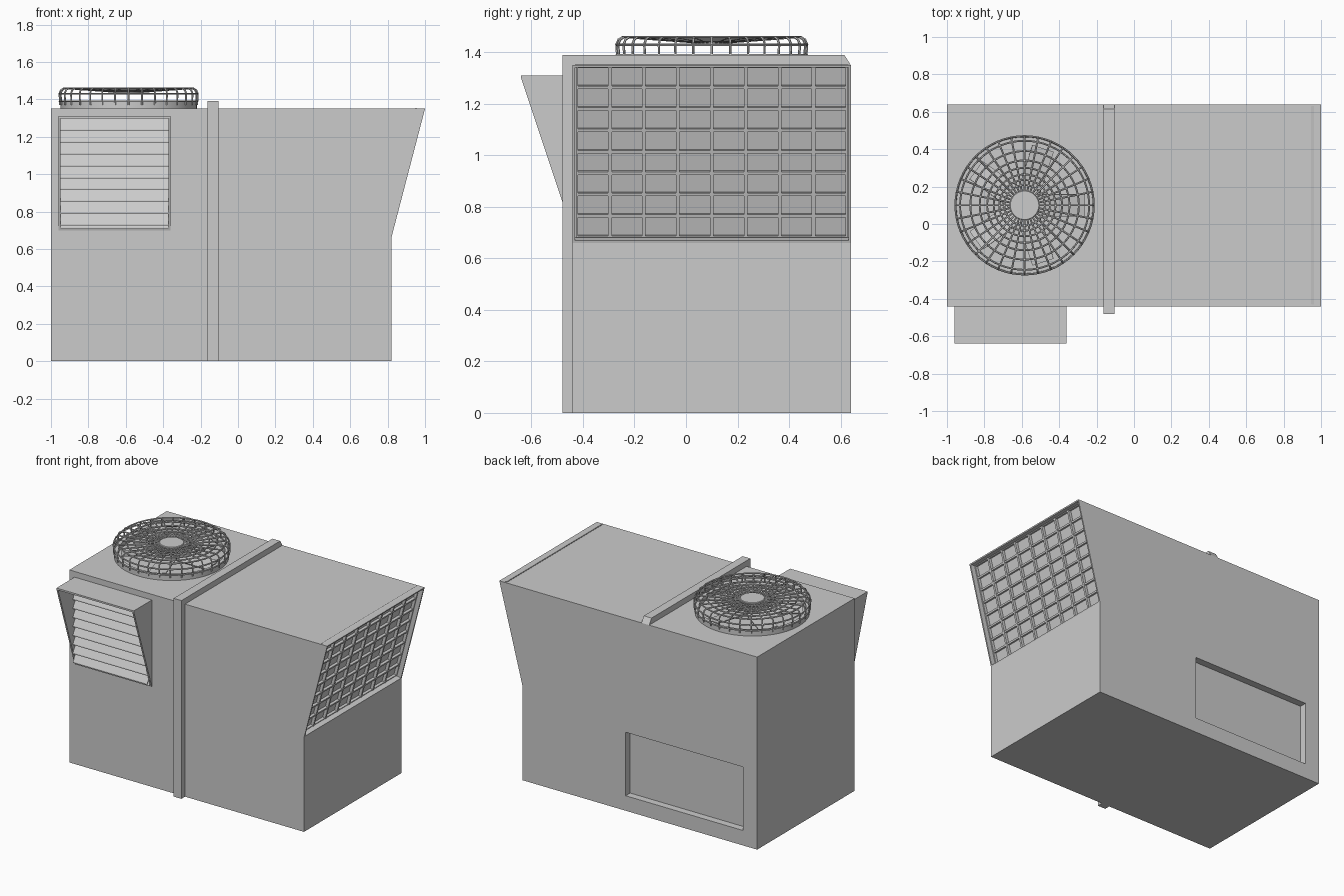
import bpy, bmesh, math
from mathutils import Matrix, Vector

if "Cube" in bpy.data.objects:
    bpy.data.objects.remove(bpy.data.objects["Cube"])


def finish(name, bm):
    bmesh.ops.recalc_face_normals(bm, faces=bm.faces)
    me = bpy.data.meshes.new(name)
    bm.to_mesh(me)
    bm.free()
    ob = bpy.data.objects.new(name, me)
    bpy.context.collection.objects.link(ob)
    return ob


def add_prism(bm, pts, axis, a, b):
    """Extrude a 2D outline along axis 'x' (pts are y,z) or 'y' (pts are x,z)."""
    def place(p, t):
        return (t, p[0], p[1]) if axis == 'x' else (p[0], t, p[1])
    va = [bm.verts.new(place(p, a)) for p in pts]
    vb = [bm.verts.new(place(p, b)) for p in pts]
    n = len(pts)
    bm.faces.new(va)
    bm.faces.new(vb[::-1])
    for i in range(n):
        bm.faces.new((va[i], vb[i], vb[(i + 1) % n], va[(i + 1) % n]))


def add_box(bm, lo, hi, mat=Matrix()):
    lo, hi = Vector(lo), Vector(hi)
    m = mat @ Matrix.Translation((lo + hi) / 2) @ Matrix.Diagonal((*(hi - lo), 1))
    bmesh.ops.create_cube(bm, size=1, matrix=m)


# Cabinet with slanted, recessed intake face
bm = bmesh.new()
add_prism(bm, [(-1, 0), (0.82, 0), (0.82, 0.66), (1, 1.35), (-1, 1.35)], 'y', -0.44, 0.64)
bmesh.ops.recalc_face_normals(bm, faces=bm.faces)
bm.normal_update()
slant = [f for f in bm.faces if f.normal.x > 0.5 and f.normal.z < -0.1]
bmesh.ops.inset_region(bm, faces=slant, thickness=0.013)
out = bmesh.ops.extrude_discrete_faces(bm, faces=slant)
n = Vector((0.69, 0, -0.18)).normalized()
DEPTH = 0.05
bmesh.ops.translate(bm, verts=out['faces'][0].verts, vec=-n * DEPTH)
cabinet = finish("cabinet", bm)

# Recessed access panel on the back
bm = bmesh.new()
add_box(bm, (-0.89, 0.59, 0.105), (0.02, 0.70, 0.55))
cutter = finish("panel_cutter", bm)
cutter.hide_render = True
mod = cabinet.modifiers.new("panel", 'BOOLEAN')
mod.operation = 'DIFFERENCE'
mod.solver = 'EXACT'
mod.object = cutter
bpy.context.view_layer.objects.active = cabinet
bpy.ops.object.modifier_apply(modifier=mod.name)
bpy.data.objects.remove(cutter)

# Intake grille bars, in the plane of the slanted face (local x = width, y = up slope, z = out)
u = Vector((0.18, 0, 0.69))
L = u.length
u.normalize()
plane = Matrix((Vector((0, 1, 0)), u, n)).transposed().to_4x4()
plane.translation = (0.82, 0, 0.66)
y0, y1, s0, s1 = -0.427, 0.627, 0.013, L - 0.013
lo_z, hi_z = -DEPTH - 0.002, -DEPTH + 0.02
bm = bmesh.new()
for i in range(9):
    c = y0 + (y1 - y0) * i / 8
    add_box(bm, (max(y0, c - 0.007), s0, lo_z), (min(y1, c + 0.007), s1, hi_z), plane)
    c = s0 + (s1 - s0) * i / 8
    add_box(bm, (y0, max(s0, c - 0.006), lo_z), (y1, min(s1, c + 0.006), hi_z - 0.003), plane)
finish("intake_grille", bm)

# Seam strap over the front and the roof
bm = bmesh.new()
add_prism(bm, [(-0.48, 0), (-0.44, 0), (-0.44, 1.35), (0.64, 1.35), (0.615, 1.39), (-0.48, 1.39)],
          'x', -0.163, -0.103)
finish("seam_strap", bm)

# Wedge-shaped hood: two cheeks, a top plate and a bottom lip
HX0, HX1, T = -0.96, -0.36, 0.012
bm = bmesh.new()
cheek = [(-0.44, 0.70), (-0.64, 1.30), (-0.64, 1.31), (-0.44, 1.31)]
add_prism(bm, cheek, 'x', HX0, HX0 + T)
add_prism(bm, cheek, 'x', HX1 - T, HX1)
add_box(bm, (HX0 + T, -0.64, 1.298), (HX1 - T, -0.44, 1.31))
add_prism(bm, [(-0.44, 0.70), (-0.444, 0.712), (-0.44, 0.712)], 'x', HX0 + T, HX1 - T)
finish("vent_hood", bm)

# Louvre slats on the wall inside the hood
bm = bmesh.new()
pitch = (1.298 - 0.71) / 9.3
for i in range(10):
    top = 1.298 - i * pitch
    low = max(top - pitch, 0.71)
    reach = 0.034 * (top - low) / pitch
    add_prism(bm, [(-0.44, top), (-0.44 - reach, low + 0.004), (-0.44 - reach, low - 0.004),
                   (-0.44, top - 0.01)], 'x', HX0 + T, HX1 - T)
finish("louvre_slats", bm)

# Fan housing ring (lathed rectangle)
CX, CY, SEG = -0.585, 0.10, 64


def lathe(name, prof, closed):
    bm = bmesh.new()
    rings = []
    for k in range(SEG):
        a = 2 * math.pi * k / SEG
        rings.append([bm.verts.new((CX + r * math.cos(a), CY + r * math.sin(a), z)) for r, z in prof])
    m = len(prof)
    for k in range(SEG):
        p, q = rings[k], rings[(k + 1) % SEG]
        for j in range(m if closed else m - 1):
            bm.faces.new((p[j], q[j], q[(j + 1) % m], p[(j + 1) % m]))
    if not closed:
        bm.faces.new([r[0] for r in rings])
        bm.faces.new([r[-1] for r in rings])
    ob = finish(name, bm)
    bpy.context.view_layer.objects.active = ob
    ob.select_set(True)
    bpy.ops.object.shade_smooth_by_angle(angle=math.radians(35))
    ob.select_set(False)
    return ob


lathe("fan_housing_ring", [(0.34, 1.35), (0.365, 1.35), (0.365, 1.387), (0.34, 1.387)], True)
lathe("guard_cap", [(0.08, 1.433), (0.08, 1.447), (0.076, 1.45)], False)
lathe("fan_hub", [(0.07, 1.35), (0.07, 1.385)], False)

# Fan blades under the guard
bm = bmesh.new()
for k in range(5):
    m = (Matrix.Translation((CX, CY, 1.372)) @ Matrix.Rotation(2 * math.pi * k / 5, 4, 'Z')
         @ Matrix.Rotation(math.radians(8), 4, 'X'))
    add_box(bm, (0.06, -0.06, -0.003), (0.32, 0.06, 0.003), m)
finish("fan_blades", bm)

# Wire guard: concentric hoops and bent radial wires
cu = bpy.data.curves.new("wire_guard", 'CURVE')
cu.dimensions = '3D'
cu.bevel_depth = 0.005
cu.bevel_resolution = 1


def wire(pts, cyclic=False):
    s = cu.splines.new('POLY')
    s.points.add(len(pts) - 1)
    for p, c in zip(s.points, pts):
        p.co = (*c, 1)
    s.use_cyclic_u = cyclic


def polar(r, a, z):
    return (CX + r * math.cos(a), CY + r * math.sin(a), z)


def top_z(r):
    return 1.44 + 0.02 * (r - 0.08) / 0.265


hoops = [(0.369, 1.39), (0.37, 1.43)] + [(r, top_z(r)) for r in
                                         (0.345, 0.29, 0.24, 0.20, 0.165, 0.135, 0.108)]
for r, z in hoops:
    wire([polar(r, 2 * math.pi * k / SEG, z) for k in range(SEG)], True)
for k in range(32):
    a = 2 * math.pi * k / 32
    wire([polar(r, a, z) for r, z in
          ((0.367, 1.37), (0.37, 1.432), (0.362, 1.45), (0.345, 1.46), (0.2, top_z(0.2)), (0.075, 1.44))])
guard = bpy.data.objects.new("wire_guard", cu)
bpy.context.collection.objects.link(guard)
bpy.context.view_layer.objects.active = guard
guard.select_set(True)
bpy.ops.object.convert(target='MESH')
bpy.ops.object.shade_smooth_by_angle(angle=math.radians(50))
